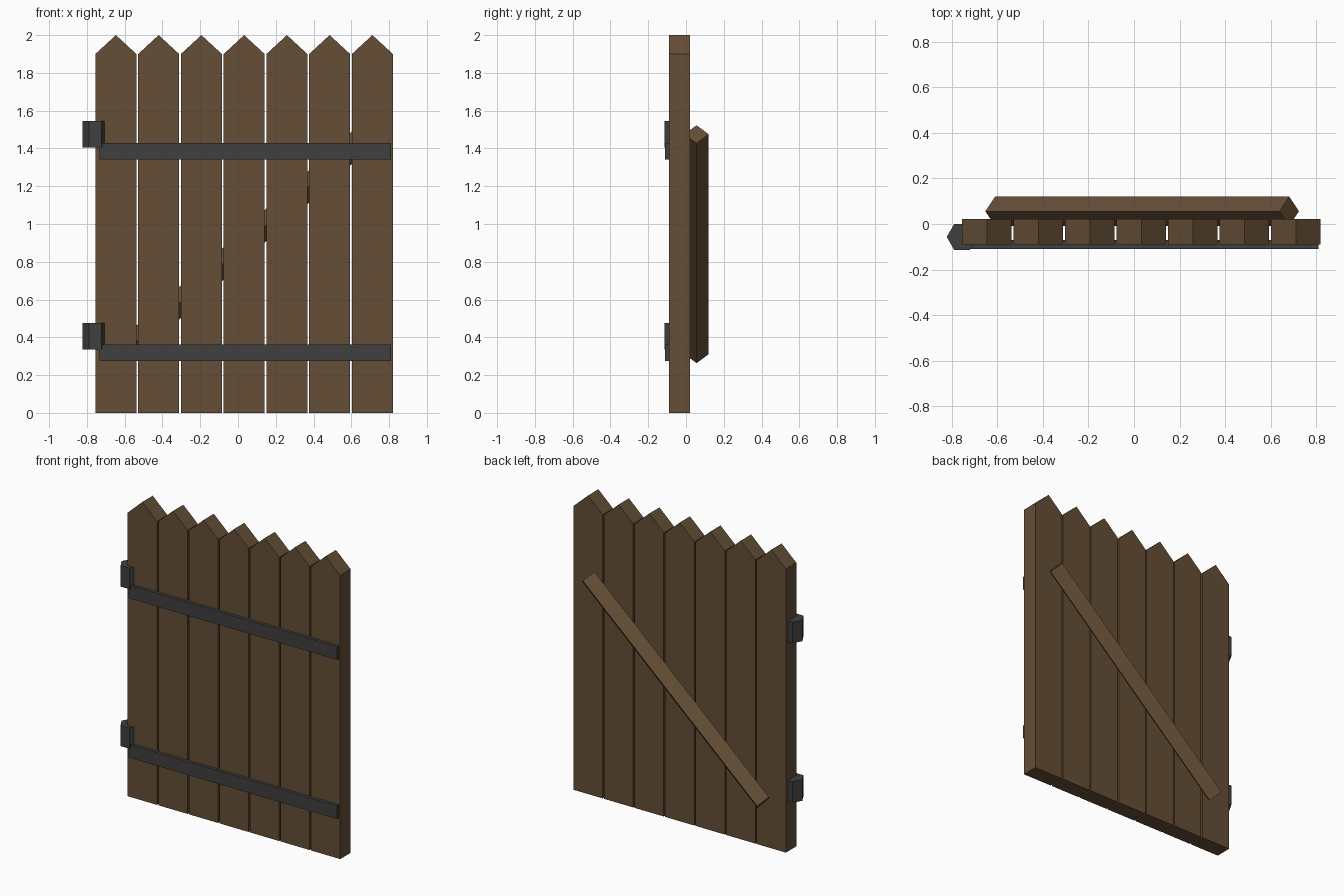
import bpy, bmesh
from math import radians, cos, sin, tau
from mathutils import Matrix, Vector

cube = bpy.data.objects.get("Cube")
if cube:
    bpy.data.objects.remove(cube, do_unlink=True)


def material(name, rgb):
    mat = bpy.data.materials.new(name)
    mat.use_nodes = True
    mat.diffuse_color = (*rgb, 1)
    bsdf = next(n for n in mat.node_tree.nodes if n.type == "BSDF_PRINCIPLED")
    bsdf.inputs["Base Color"].default_value = (*rgb, 1)
    return mat


wood = material("brown_wood", (0.13, 0.077, 0.037))
iron = material("dark_iron", (0.05, 0.05, 0.051))


def prism(name, outline, length, location, axis, angle, mat):
    """Extrude a 2D outline along local z, centred, then turn and place it."""
    bm = bmesh.new()
    face = bm.faces.new([bm.verts.new((x, y, -length / 2)) for x, y in outline])
    new = bmesh.ops.extrude_face_region(bm, geom=[face])["geom"]
    bmesh.ops.translate(bm, vec=(0, 0, length),
                        verts=[g for g in new if isinstance(g, bmesh.types.BMVert)])
    bmesh.ops.recalc_face_normals(bm, faces=bm.faces)
    bm.transform(Matrix.Rotation(radians(angle), 4, axis))
    mesh = bpy.data.meshes.new(name)
    bm.to_mesh(mesh)
    bm.free()
    mesh.materials.append(mat)
    obj = bpy.data.objects.new(name, mesh)
    obj.location = Vector(location)
    bpy.context.collection.objects.link(obj)
    return obj


def polygon(sides, radius):
    return [(radius * cos(tau * i / sides), radius * sin(tau * i / sides))
            for i in range(sides)]


def rectangle(w, h):
    return [(-w / 2, -h / 2), (w / 2, -h / 2), (w / 2, h / 2), (-w / 2, h / 2)]


# Pointed upright planks
count, width, first, last = 7, 0.217, -0.755, 0.82
pitch = (last - first - width) / (count - 1)
picket = [(-width / 2, 0), (width / 2, 0), (width / 2, 1.9), (0, 2), (-width / 2, 1.9)]
for i in range(count):
    x = first + width / 2 + i * pitch
    prism(f"plank_{i + 1}", picket, 0.11, (x, -0.034, 0), "X", 90, wood)

# Diagonal square beam behind the planks, set on edge
prism("diagonal_brace", polygon(4, 0.064), 1.74, (0.036, 0.056, 0.893), "Y", 48, wood)

# Iron straps and six-sided hinge barrels
for level, strap_z, hinge_z in (("lower", 0.318, 0.406), ("upper", 1.385, 1.475)):
    prism(f"{level}_strap", rectangle(1.545, 0.088), 0.04,
          (0.038, -0.09, strap_z), "X", 90, iron)
    prism(f"{level}_hinge", polygon(6, 0.067), 0.14,
          (-0.756, -0.057, hinge_z), "Z", 0, iron)
